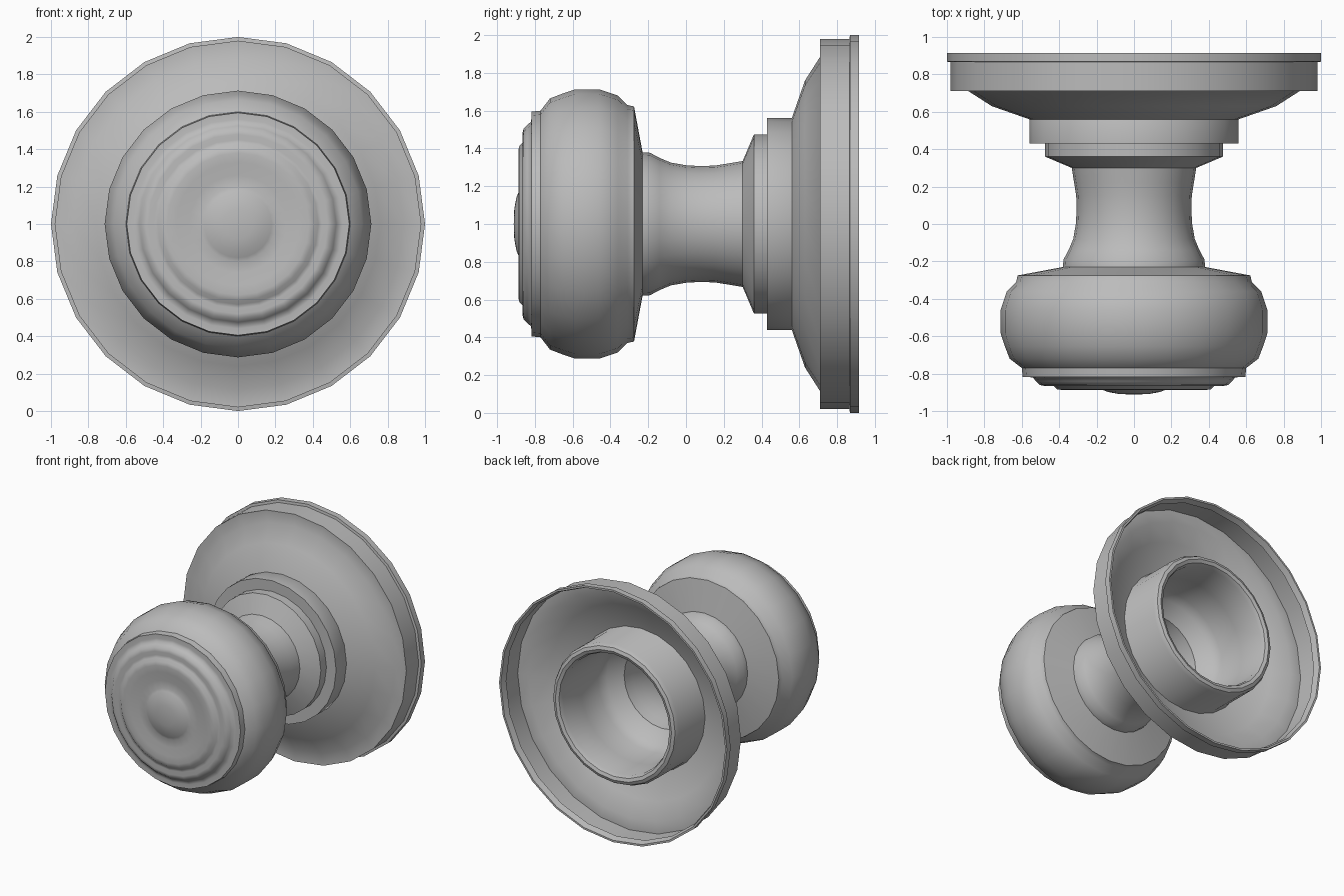
import bpy, bmesh, math

SIDES = 24
CENTRE_Z = 1.0

metal = bpy.data.materials.new("grey metal")
metal.diffuse_color = (0.5, 0.5, 0.5, 1)


def lathe(name, profile, angle=35):
    """Turn a (y, radius) profile, listed front to back, around the y axis."""
    bm = bmesh.new()
    rings = []
    for y, r in profile:
        if r == 0:
            rings.append([bm.verts.new((0, y, CENTRE_Z))] * SIDES)
            continue
        ring = []
        for j in range(SIDES):
            a = math.tau * j / SIDES
            ring.append(bm.verts.new((r * math.sin(a), y, CENTRE_Z + r * math.cos(a))))
        rings.append(ring)
    for lo, hi in zip(rings, rings[1:]):
        for j in range(SIDES):
            k = (j + 1) % SIDES
            quad = [lo[j], lo[k], hi[k], hi[j]]
            bm.faces.new(list(dict.fromkeys(quad)))
    mesh = bpy.data.meshes.new(name)
    bm.to_mesh(mesh)
    bm.free()
    mesh.materials.append(metal)
    ob = bpy.data.objects.new(name, mesh)
    bpy.context.collection.objects.link(ob)
    bpy.ops.object.select_all(action='DESELECT')
    ob.select_set(True)
    bpy.context.view_layer.objects.active = ob
    bpy.ops.object.shade_smooth_by_angle(angle=math.radians(angle))
    return ob


# Front face of the knob: centre button, dished ring and outer ridge
lathe("knob_face", [
    (-0.912, 0), (-0.909, 0.08), (-0.898, 0.14), (-0.882, 0.18), (-0.874, 0.20),
    (-0.876, 0.26), (-0.884, 0.33), (-0.888, 0.38), (-0.884, 0.41),
    (-0.866, 0.43), (-0.860, 0.45), (-0.866, 0.48), (-0.860, 0.505),
    (-0.840, 0.525), (-0.822, 0.54), (-0.818, 0.56), (-0.818, 0.595)], 50)

# Rounded knob body, from the front step to the rear shoulder
lathe("knob_body", [
    (-0.818, 0.595), (-0.77, 0.60), (-0.72, 0.665), (-0.655, 0.69), (-0.585, 0.713),
    (-0.46, 0.713), (-0.36, 0.68), (-0.31, 0.63), (-0.275, 0.622), (-0.23, 0.38)], 40)

# Waisted neck
lathe("neck", [
    (-0.23, 0.38), (-0.19, 0.377), (-0.14, 0.35), (-0.08, 0.325), (0.0, 0.311),
    (0.07, 0.307), (0.15, 0.309), (0.22, 0.32), (0.30, 0.333)])

# Stepped collar, running back as a tube with a rounded lip and a hollow bowl
lathe("collar", [
    (0.30, 0.333), (0.36, 0.475), (0.43, 0.475), (0.43, 0.56), (0.56, 0.56),
    (0.58, 0.55), (0.87, 0.55), (0.90, 0.535), (0.91, 0.51), (0.90, 0.485),
    (0.87, 0.472), (0.65, 0.47), (0.45, 0.46), (0.38, 0.43), (0.305, 0.333)])

# Wide open-backed rosette with a stepped rim
lathe("rosette", [
    (0.56, 0.56), (0.63, 0.76), (0.71, 0.885), (0.71, 0.98), (0.865, 0.98),
    (0.868, 1.0), (0.915, 1.0), (0.915, 0.985), (0.868, 0.97)])
